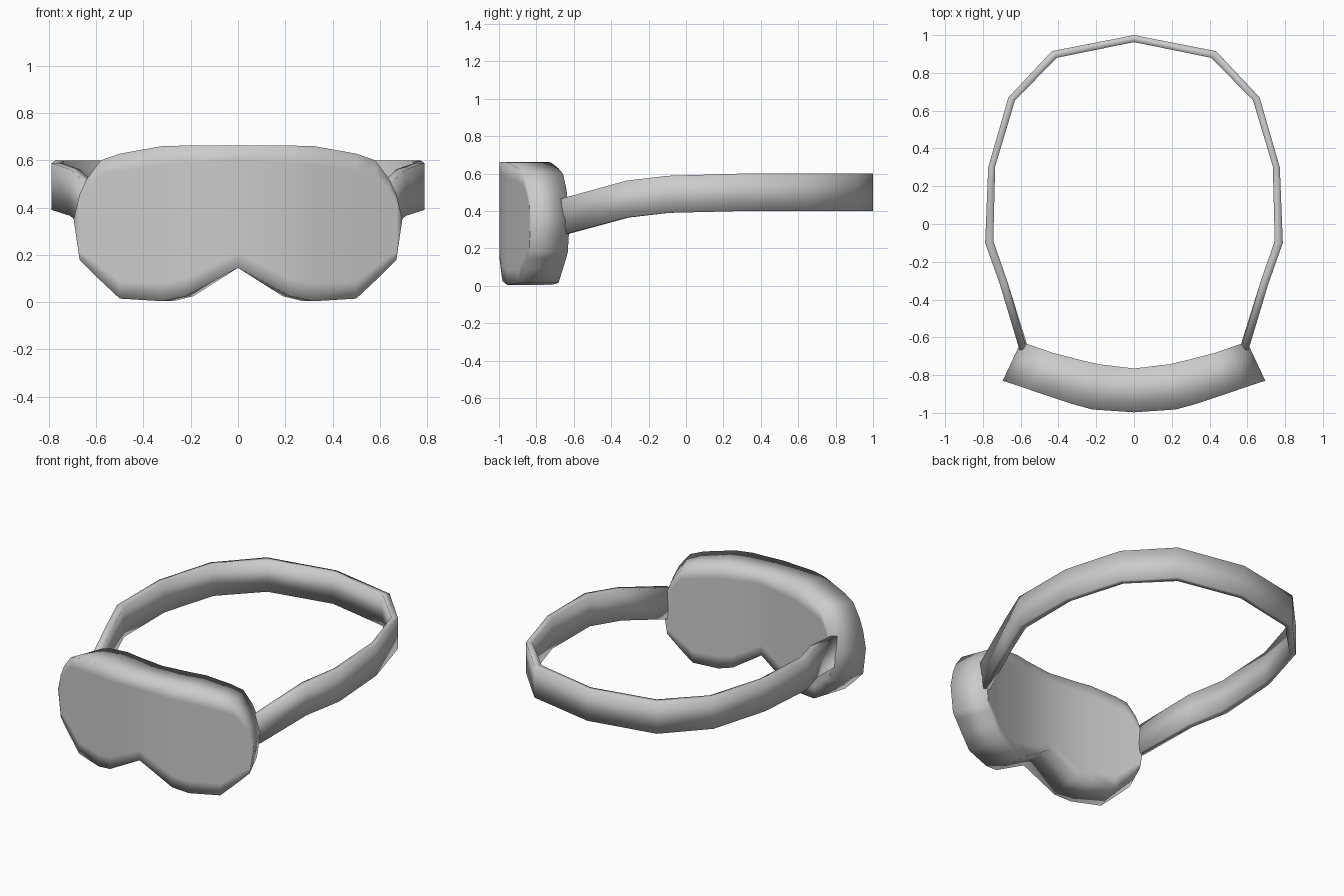
import bpy
import bmesh
from mathutils import Vector

cube = bpy.data.objects.get("Cube")
if cube:
    bpy.data.objects.remove(cube, do_unlink=True)

# One plain grey for everything
grey = bpy.data.materials.new("plain grey")
grey.use_nodes = True
colour = (0.6, 0.6, 0.6, 1)
grey.diffuse_color = colour
grey.node_tree.nodes["Principled BSDF"].inputs["Base Color"].default_value = colour


def finish(bm, name):
    """Clean the mesh, shade it smooth and add it to the scene."""
    bmesh.ops.remove_doubles(bm, verts=bm.verts, dist=0.001)
    bmesh.ops.recalc_face_normals(bm, faces=bm.faces)
    for f in bm.faces:
        f.smooth = True
    mesh = bpy.data.meshes.new(name)
    bm.to_mesh(mesh)
    bm.free()
    mesh.materials.append(grey)
    obj = bpy.data.objects.new(name, mesh)
    bpy.context.collection.objects.link(obj)
    return obj


def mirrored(points):
    """Continue a half profile, which starts at x = 0, to the -x side."""
    return [(-p[0], *p[1:]) for p in reversed(points[1:])] + points


def quad(bm, verts):
    """Add a face, skipping corners that coincide."""
    unique = []
    for v in verts:
        if all((v.co - u.co).length > 0.001 for u in unique):
            unique.append(v)
    if len(unique) > 2:
        bm.faces.new(unique)


# Goggle body: columns of x, bottom z, top z, front y, back y
columns = mirrored([
    (0.00, 0.145, 0.662, -0.997, -0.765),
    (0.22, 0.025, 0.662, -0.982, -0.742),
    (0.32, 0.004, 0.660, -0.955, -0.722),
    (0.50, 0.015, 0.628, -0.895, -0.682),
    (0.58, 0.090, 0.600, -0.868, -0.658),
    (0.64, 0.150, 0.520, -0.848, -0.640),
    (0.67, 0.180, 0.455, -0.838, -0.632),
    (0.695, 0.35, 0.350, -0.830, -0.622),
])
rows = (0.0, 0.12, 0.5, 0.88, 1.0)
taper = 0.86  # the back is narrower than the front

bm = bmesh.new()
front, back = [], []
for x, low, high, yf, yb in columns:
    heights = [low + (high - low) * t for t in rows]
    front.append([bm.verts.new((x, yf, z)) for z in heights])
    back.append([bm.verts.new((x * taper, yb, z)) for z in heights])
for i in range(len(columns) - 1):
    for sheet in (front, back):
        a, b = sheet[i], sheet[i + 1]
        for r in range(len(rows) - 1):
            quad(bm, (a[r], b[r], b[r + 1], a[r + 1]))
    for r in (0, -1):  # bottom and top walls
        quad(bm, (front[i][r], front[i + 1][r], back[i + 1][r], back[i][r]))
finish(bm, "goggle_body")

# Head strap: outer x, y, inner x, y, bottom z, top z
sections = mirrored([
    (0.00, 1.000, 0.000, 0.963, 0.40, 0.60),
    (0.435, 0.915, 0.408, 0.880, 0.40, 0.60),
    (0.665, 0.670, 0.630, 0.655, 0.40, 0.60),
    (0.772, 0.300, 0.735, 0.305, 0.40, 0.60),
    (0.788, -0.100, 0.745, -0.090, 0.39, 0.588),
    (0.710, -0.320, 0.670, -0.305, 0.365, 0.562),
    (0.605, -0.640, 0.570, -0.625, 0.278, 0.465),
])

bm = bmesh.new()
rings = []
for xo, yo, xi, yi, low, high in sections:
    # The inner x is not mirrored by the helper, so follow the outer side
    xi = abs(xi) if xo >= 0 else -abs(xi)
    lean = -0.03 if yo < -0.6 else 0.0  # the strap ends are cut at a slant
    rings.append([bm.verts.new(Vector(c)) for c in (
        (xo, yo, low), (xo, yo + lean, high),
        (xi, yi + lean, high), (xi, yi, low))])
for a, b in zip(rings, rings[1:]):
    for k in range(4):
        n = (k + 1) % 4
        bm.faces.new((a[k], a[n], b[n], b[k]))
bm.faces.new(rings[0])
bm.faces.new(rings[-1])
finish(bm, "head_strap")
